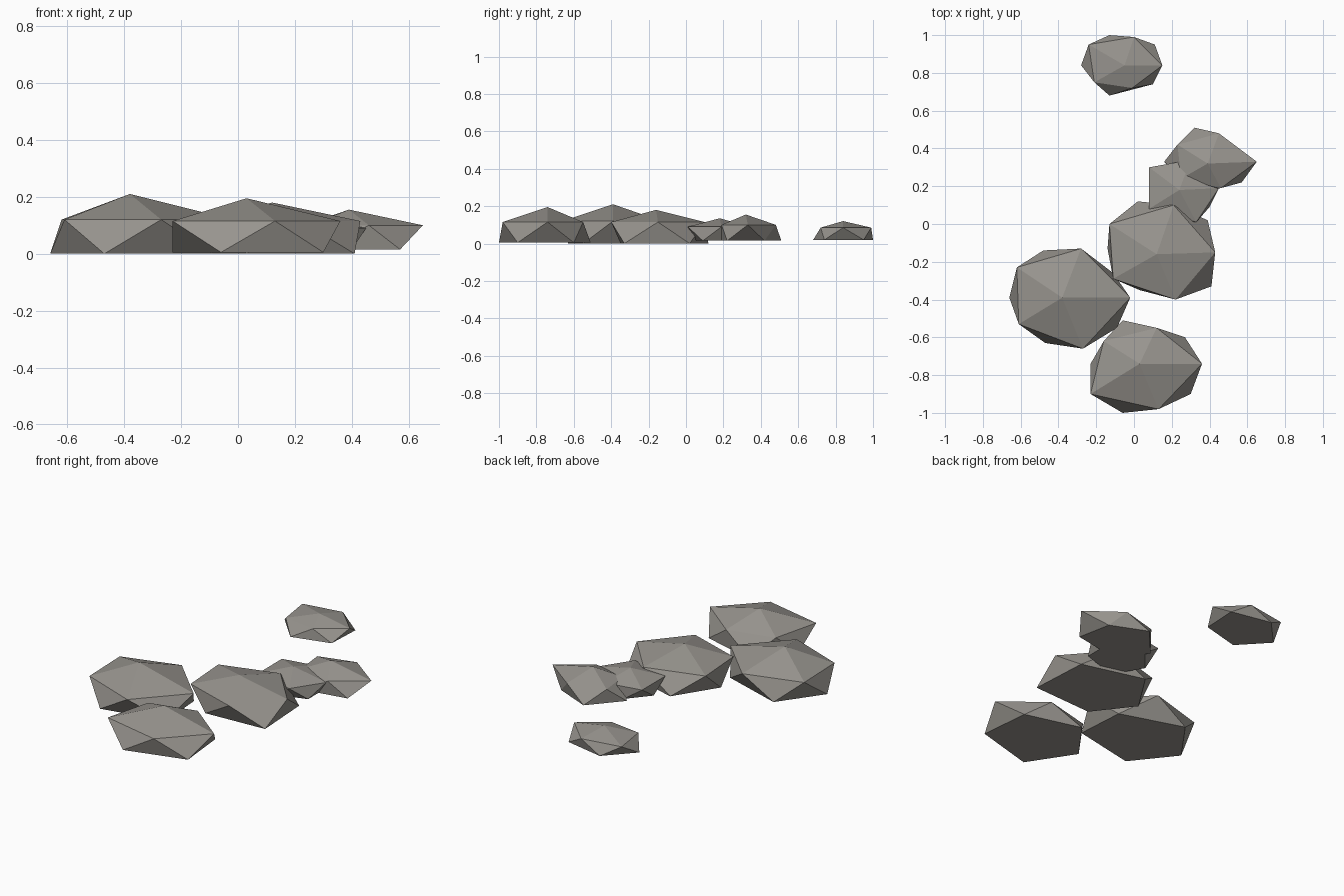
import bpy
import bmesh
from mathutils import Vector

# Remove the default object
default_cube = bpy.data.objects.get("Cube")
if default_cube:
    bpy.data.objects.remove(default_cube, do_unlink=True)

# Single stone colour
STONE_COLOUR = (0.31, 0.295, 0.27, 1.0)
stone = bpy.data.materials.new("warm grey stone")
stone.use_nodes = True
stone.diffuse_color = STONE_COLOUR
shader = stone.node_tree.nodes["Principled BSDF"]
shader.inputs["Base Color"].default_value = STONE_COLOUR
shader.inputs["Roughness"].default_value = 0.9

CENTIMETRE = 0.01


def make_rock(name, peak, shoulder_height, shoulder, foot_height, foot):
    """Faceted rock: a peak, a five-sided shoulder ring and a staggered,
    flat five-sided foot ring. Outlines run counterclockwise from +x."""
    bm = bmesh.new()

    def add_ring(outline, height):
        return [bm.verts.new(Vector((x, y, height)) * CENTIMETRE)
                for x, y in outline]

    top = bm.verts.new(Vector(peak) * CENTIMETRE)
    upper = add_ring(shoulder, shoulder_height)
    lower = add_ring(foot, foot_height)
    for i in range(len(upper)):
        j = (i + 1) % len(upper)
        bm.faces.new((top, upper[i], upper[j]))
        bm.faces.new((upper[i], lower[i], upper[j]))
        bm.faces.new((upper[j], lower[i], lower[j]))
    bm.faces.new(lower[::-1])
    bmesh.ops.recalc_face_normals(bm, faces=bm.faces)

    mesh = bpy.data.meshes.new(name)
    bm.to_mesh(mesh)
    bm.free()
    mesh.materials.append(stone)
    rock = bpy.data.objects.new(name, mesh)
    bpy.context.collection.objects.link(rock)
    return rock


# Three large rocks
make_rock("large_rock_right", (-38, -39, 21),
          12, [(-2, -39), (-28, -13), (-62, -23), (-61, -53), (-27, -66)],
          0, [(-11, -26), (-48, -14), (-66, -39), (-47, -63), (-9, -55)])

make_rock("large_rock_middle", (12, -16, 18),
          11.5, [(43, -15), (21, 10), (-13, 0), (-11, -29), (22, -40)],
          0, [(39, 2), (2, 12), (-14, -13), (3, -35), (41, -33)])

make_rock("large_rock_front", (3, -74, 19.5),
          11.5, [(36, -74), (12, -55), (-16, -62), (-23, -90), (13, -98)],
          0.5, [(27, -60), (-6, -51), (-23, -74), (-6, -100), (30, -90)])

# Three small rocks
make_rock("small_rock_inner", (24, 18, 13.5),
          9, [(45, 19), (30, 34), (8, 30), (8, 8), (33, 1)],
          1.5, [(40, 28), (19, 32), (8, 19), (18, 2), (40, 9)])

make_rock("small_rock_left", (39, 32, 15.5),
          10, [(65, 33), (45, 48), (23, 42), (25, 24), (46, 19)],
          1.5, [(53, 42), (32, 51), (16, 33), (30, 17), (57, 22)])

make_rock("small_rock_back", (-5, 84, 12),
          8.5, [(15, 84), (0, 99), (-24, 95), (-21, 75), (-1, 72)],
          2, [(11, 95), (-13, 100), (-28, 84), (-13, 68), (10, 74)])
